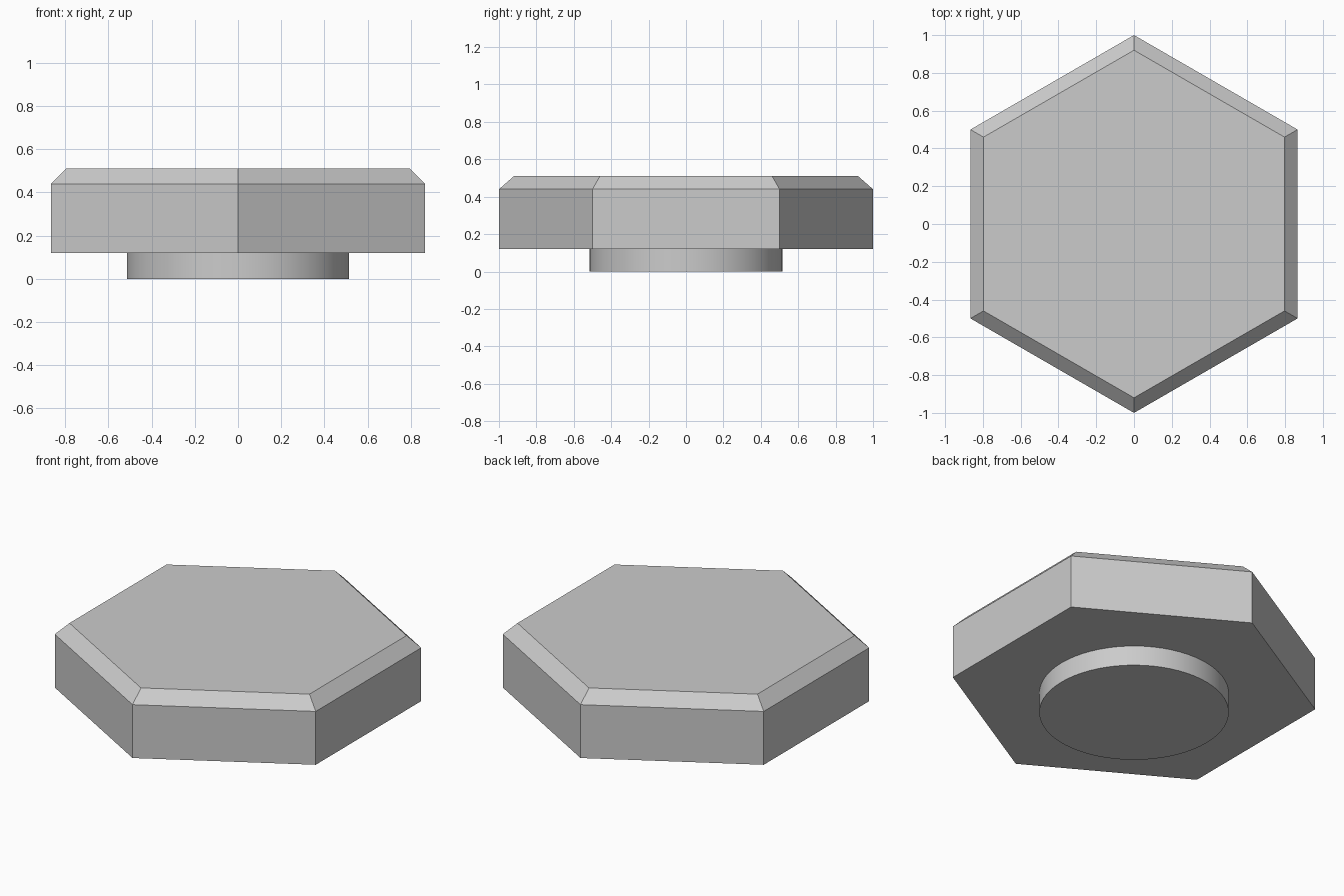
import bpy
import bmesh
from math import sin, cos, tau, radians

cube = bpy.data.objects.get("Cube")
if cube:
    bpy.data.objects.remove(cube, do_unlink=True)

# Plain grey material
grey = bpy.data.materials.new("light_grey")
grey.use_nodes = True
colour = (0.6, 0.6, 0.6, 1)
grey.diffuse_color = colour
grey.node_tree.nodes["Principled BSDF"].inputs["Base Color"].default_value = colour


def stacked_prism(name, sides, profile):
    """Closed solid from (radius, height) rings, first corner on +y."""
    bm = bmesh.new()
    rings = [[bm.verts.new((r * sin(tau * i / sides), r * cos(tau * i / sides), z))
              for i in range(sides)] for r, z in profile]
    for low, high in zip(rings, rings[1:]):
        for i in range(sides):
            j = (i + 1) % sides
            bm.faces.new((low[i], low[j], high[j], high[i]))
    bm.faces.new(rings[0])
    bm.faces.new(rings[-1])
    bmesh.ops.recalc_face_normals(bm, faces=bm.faces)
    mesh = bpy.data.meshes.new(name)
    bm.to_mesh(mesh)
    bm.free()
    mesh.materials.append(grey)
    obj = bpy.data.objects.new(name, mesh)
    bpy.context.collection.objects.link(obj)
    return obj


# Hexagonal head with a chamfered top edge
stacked_prism("hex_head", 6, [(1, 0.12), (1, 0.44), (0.92, 0.51)])

# Round smooth boss underneath, seated against the head
boss = stacked_prism("round_boss", 64, [(0.515, 0), (0.515, 0.12)])
bpy.ops.object.select_all(action="DESELECT")
boss.select_set(True)
bpy.context.view_layer.objects.active = boss
bpy.ops.object.shade_smooth_by_angle(angle=radians(30))
